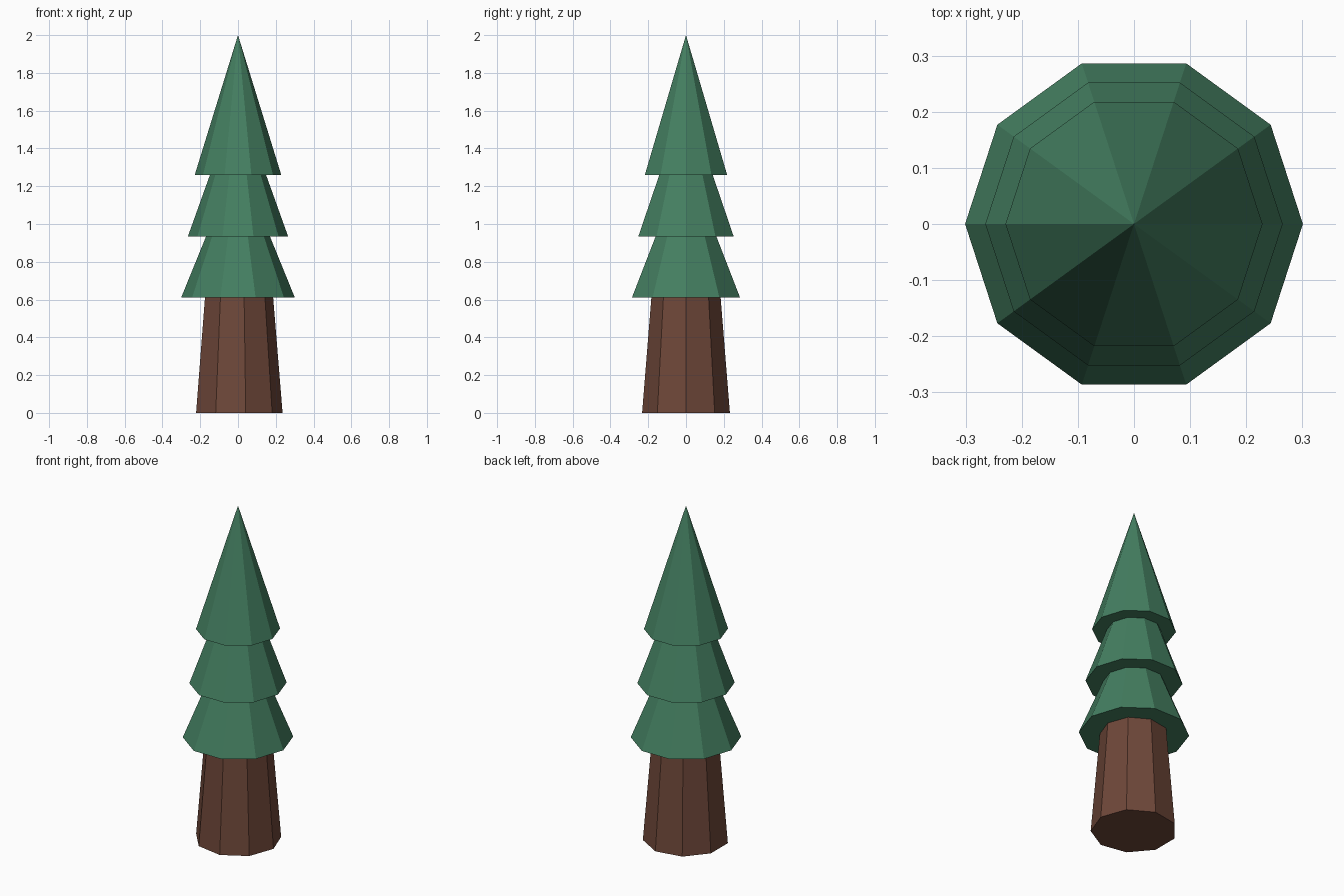
import bpy

if "Cube" in bpy.data.objects:
    bpy.data.objects.remove(bpy.data.objects["Cube"])


def material(name, rgb):
    mat = bpy.data.materials.new(name)
    mat.diffuse_color = (*rgb, 1.0)
    mat.use_nodes = True
    mat.node_tree.nodes["Principled BSDF"].inputs["Base Color"].default_value = mat.diffuse_color
    return mat


def cone(name, sides, r_bottom, r_top, z_bottom, z_top, mat):
    """Flat-shaded closed cone with one corner pointing along +x."""
    bpy.ops.mesh.primitive_cone_add(
        vertices=sides, radius1=r_bottom, radius2=r_top,
        depth=z_top - z_bottom, location=(0, 0, (z_bottom + z_top) / 2))
    obj = bpy.context.object
    obj.name = name
    # the primitive starts its first corner on +y
    obj.rotation_euler.z = -1.5707963
    obj.data.materials.append(mat)
    return obj


bark = material("bark_brown", (0.156, 0.063, 0.041))
needles = material("needle_green", (0.058, 0.212, 0.119))

# Tapered nine-sided trunk, its top tucked inside the lowest tier
cone("trunk", 9, 0.236, 0.178, 0.0, 0.71, bark)

# Three overlapping ten-sided foliage tiers, narrower towards the top
for i, part in enumerate(("lower_foliage", "middle_foliage", "top_foliage")):
    base = 0.61 + 0.325 * i
    cone(part, 10, 0.301 - 0.036 * i, 0.0, base, base + 0.74, needles)
